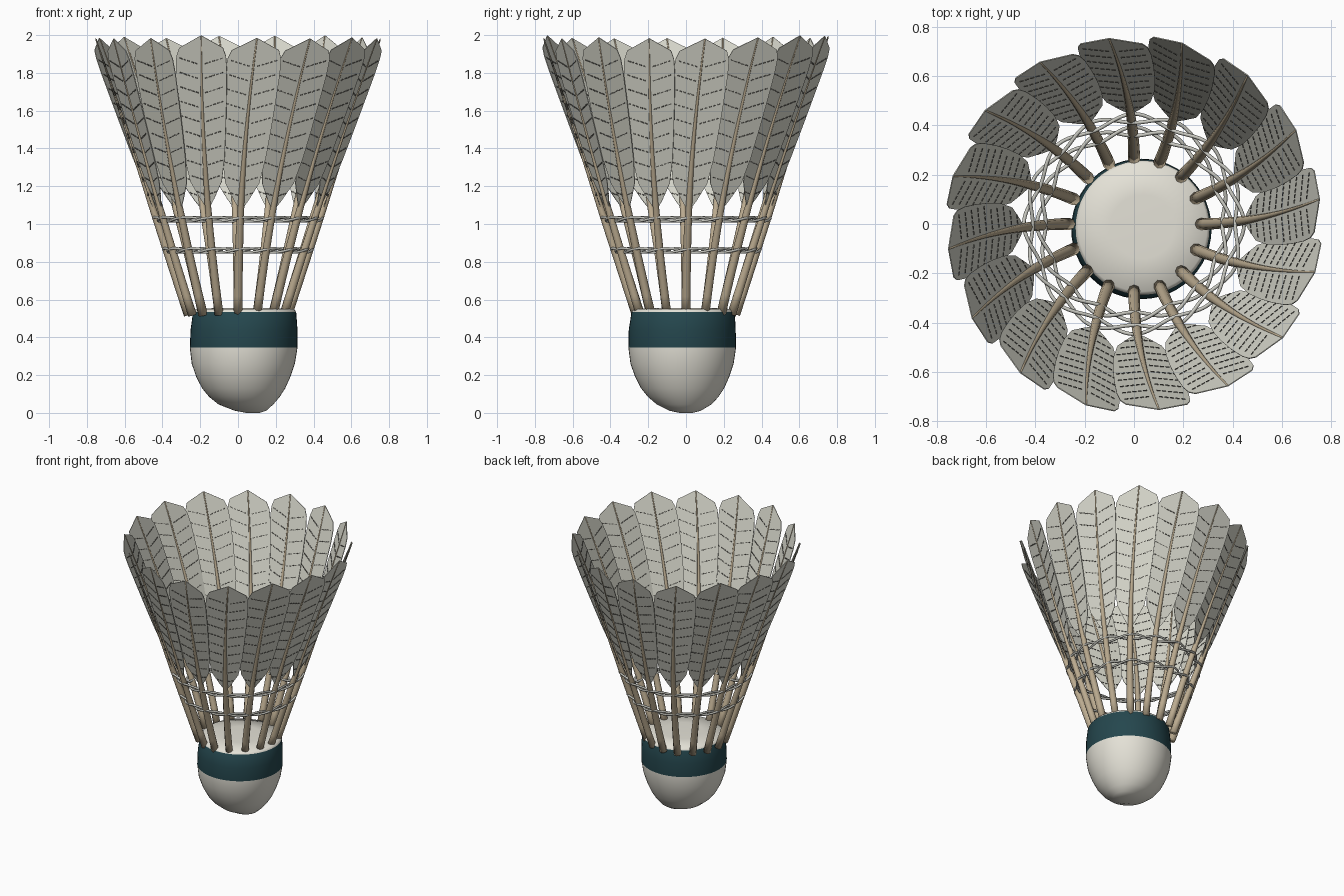
import bpy, bmesh, math, random
from mathutils import Vector

if "Cube" in bpy.data.objects:
    bpy.data.objects.remove(bpy.data.objects["Cube"])
random.seed(4)
FEATHERS = 16
Z0, Z1 = 0.52, 1.985          # bottom and tip of a quill


def material(name, color):
    m = bpy.data.materials.new(name)
    m.use_nodes = True
    m.diffuse_color = (*color, 1)
    bsdf = m.node_tree.nodes["Principled BSDF"]
    bsdf.inputs["Base Color"].default_value = (*color, 1)
    bsdf.inputs["Roughness"].default_value = 0.7
    return m


cork_white = material("cork white", (0.78, 0.76, 0.68))
band_teal = material("band teal", (0.018, 0.062, 0.075))
feather_white = material("feather white", (0.68, 0.68, 0.6))
quill_tan = material("quill tan", (0.5, 0.41, 0.28))
thread_grey = material("thread grey", (0.58, 0.58, 0.53))
barb_grey = material("barb grey", (0.13, 0.125, 0.11))


def finish(bm, name, mats, smooth=True):
    bmesh.ops.remove_doubles(bm, verts=bm.verts, dist=0.0005)
    bmesh.ops.recalc_face_normals(bm, faces=bm.faces)
    mesh = bpy.data.meshes.new(name)
    bm.to_mesh(mesh)
    bm.free()
    for m in mats:
        mesh.materials.append(m)
    for p in mesh.polygons:
        p.use_smooth = smooth
    obj = bpy.data.objects.new(name, mesh)
    bpy.context.collection.objects.link(obj)
    return obj


def loft(bm, rings, closed=False):
    """Skin a row of point rings; cap the ends unless closed."""
    loops = [[bm.verts.new(p) for p in ring] for ring in rings]
    n = len(loops[0])
    pairs = list(zip(loops, loops[1:]))
    if closed:
        pairs.append((loops[-1], loops[0]))
    for a, b in pairs:
        for k in range(n):
            j = (k + 1) % n
            bm.faces.new((a[k], a[j], b[j], b[k]))
    if not closed:
        bm.faces.new(loops[0][::-1])
        bm.faces.new(loops[-1])


def tube(bm, points, radii, sides, closed=False, up=Vector((0, 0, 1))):
    rings, n = [], len(points)
    for k, p in enumerate(points):
        nxt = points[(k + 1) % n] if closed else points[min(k + 1, n - 1)]
        prv = points[k - 1] if closed else points[max(k - 1, 0)]
        d = (nxt - prv).normalized()
        a = d.cross(up).normalized()
        b = d.cross(a)
        rings.append([p + radii[k] * (a * math.cos(w) + b * math.sin(w))
                      for w in (math.tau * s / sides for s in range(sides))])
    loft(bm, rings, closed)


def lerp_table(table, z):
    for (za, va), (zb, vb) in zip(table, table[1:]):
        if z <= zb:
            return va + (vb - va) * max(0, z - za) / (zb - za)
    return table[-1][1]


def on_feather(z, u=0.0):
    """Point of the front feather at height z, u to the side of its quill."""
    t = (z - Z0) / (Z1 - Z0)
    return Vector((0.1 * t * t + u, -(0.262 + 0.49 * t), z))


# Cork head: height, centre x, centre y, radius
profile = [(0.0, 0.08, 0.0, 0.035), (0.012, 0.065, -0.005, 0.085),
           (0.045, 0.042, -0.01, 0.145), (0.085, 0.034, -0.015, 0.187),
           (0.13, 0.03, -0.018, 0.22), (0.19, 0.028, -0.02, 0.249),
           (0.26, 0.028, -0.021, 0.273), (0.345, 0.03, -0.02, 0.285),
           (0.44, 0.032, -0.02, 0.283), (0.535, 0.035, -0.015, 0.273),
           (0.55, 0.035, -0.012, 0.262), (0.556, 0.035, -0.01, 0.13)]
bm = bmesh.new()
loft(bm, [[(cx + r * math.cos(a), cy + r * math.sin(a), z)
           for a in (math.tau * k / 48 for k in range(48))]
          for z, cx, cy, r in profile])
for f in bm.faces:
    if 0.345 < f.calc_center_median().z < 0.535:
        f.material_index = 1
finish(bm, "cork_head", [cork_white, band_teal])

# Quill: tapered rod that bends sideways towards the tip
thickness = [(Z0, 0.025), (1.0, 0.02), (1.3, 0.013), (1.6, 0.008), (Z1, 0.004)]
heights = [Z0 + (Z1 - Z0) * k / 14 for k in range(15)]
bm = bmesh.new()
tube(bm, [on_feather(z) for z in heights],
     [lerp_table(thickness, z) for z in heights], 8, up=Vector((1, 0, 0)))
quill = finish(bm, "quill", [quill_tan])

# Vane: flat blade with a pointed foot and an angular tip
widths = [(1.07, 0.0), (1.13, 0.04), (1.22, 0.09), (1.35, 0.115), (1.5, 0.13),
          (1.65, 0.14), (1.8, 0.146), (1.88, 0.142), (1.925, 0.125), (Z1 + 0.005, 0.0)]
bm = bmesh.new()
rows = [[bm.verts.new(on_feather(z, s * w)) for s in (-1, 0, 1)] for z, w in widths]
for a, b in zip(rows, rows[1:]):
    for k in (0, 1):
        bm.faces.new((a[k], a[k + 1], b[k + 1], b[k]))
vane = finish(bm, "vane", [feather_white], False)

# Barbs: dashed chevron lines on both faces of the vane
bm = bmesh.new()
for row in range(10):
    base = 1.15 + row * 0.076
    for side in (-1, 1):
        u = 0.02
        while u < lerp_table(widths, base + 0.04) - 0.022:
            ends = [(u, base + 0.3 * u), (u + 0.015, base + 0.3 * (u + 0.015))]
            corners = [(ends[0], -1), (ends[1], -1), (ends[1], 1), (ends[0], 1)]
            bm.faces.new([bm.verts.new(on_feather(z + h * 0.003, side * x))
                          for (x, z), h in corners])
            u += 0.022
barbs = finish(bm, "barbs", [barb_grey], False)

for obj, thick in ((vane, 0.004), (barbs, 0.009)):
    mod = obj.modifiers.new("thickness", "SOLIDIFY")
    mod.thickness = thick
    mod.offset = 0

# Repeat the feather around the skirt
for k in range(FEATHERS):
    stretch = random.uniform(0.995, 1.005)
    for part in (quill, vane, barbs):
        obj = part
        if k:
            obj = part.copy()
            bpy.context.collection.objects.link(obj)
        obj.name = f"{part.name.split('_')[0]}_{k + 1}"
        obj.rotation_euler.z = math.tau * k / FEATHERS
        obj.scale.z = stretch

# Binding threads: two strands woven in and out around the quills
for name, z, radius in (("lower", 0.86, 0.376), ("upper", 1.025, 0.429)):
    for strand, sign in enumerate((-1, 1)):
        points = []
        for k in range(192):
            a = math.tau * k / 192
            r = radius + sign * 0.018 * math.cos(a * FEATHERS / 2)
            h = z + sign * 0.011 * math.sin(a * FEATHERS / 2 + 0.6)
            points.append(Vector((r * math.cos(a), r * math.sin(a), h)))
        bm = bmesh.new()
        tube(bm, points, [0.0075] * len(points), 6, closed=True)
        finish(bm, f"{name}_thread_{strand + 1}", [thread_grey])
